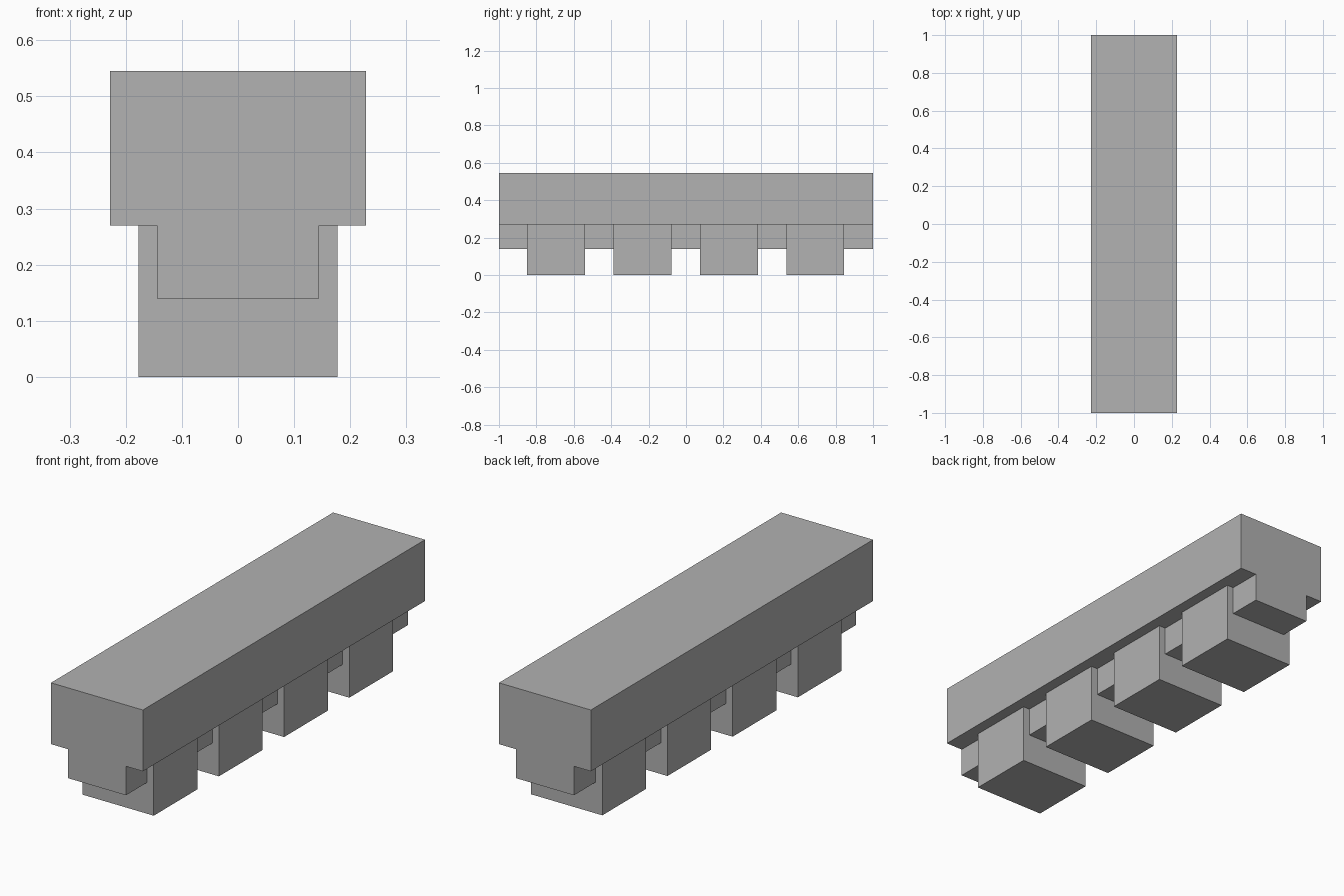
import bpy
import bmesh

cube = bpy.data.objects.get("Cube")
if cube:
    bpy.data.objects.remove(cube, do_unlink=True)

# Single flat grey
grey = bpy.data.materials.new("plain_grey")
colour = (0.445, 0.445, 0.445, 1)
grey.use_nodes = True
grey.diffuse_color = colour
grey.node_tree.nodes["Principled BSDF"].inputs["Base Color"].default_value = colour


def box(name, half_width, y0, y1, z0, z1):
    """Box centred on x, spanning the given y and z ranges."""
    bm = bmesh.new()
    bmesh.ops.create_cube(bm, size=1)
    for v in bm.verts:
        v.co.x *= 2 * half_width
        v.co.y = y1 if v.co.y > 0 else y0
        v.co.z = z1 if v.co.z > 0 else z0
    mesh = bpy.data.meshes.new(name)
    bm.to_mesh(mesh)
    bm.free()
    mesh.materials.append(grey)
    obj = bpy.data.objects.new(name, mesh)
    bpy.context.collection.objects.link(obj)
    return obj


# Wide top beam and the narrower rail under it
UNDERSIDE = 0.27
box("top_beam", 0.228, -1, 1, UNDERSIDE, 0.545)
box("lower_rail", 0.144, -1, 1, 0.14, UNDERSIDE)

# Four evenly spaced feet wrapped around the rail
FOOT_LENGTH, PITCH = 0.31, 0.462
for i in range(4):
    y = (i - 1.5) * PITCH - 0.002
    box(f"foot_block_{i + 1}", 0.177, y - FOOT_LENGTH / 2, y + FOOT_LENGTH / 2, 0, UNDERSIDE)
